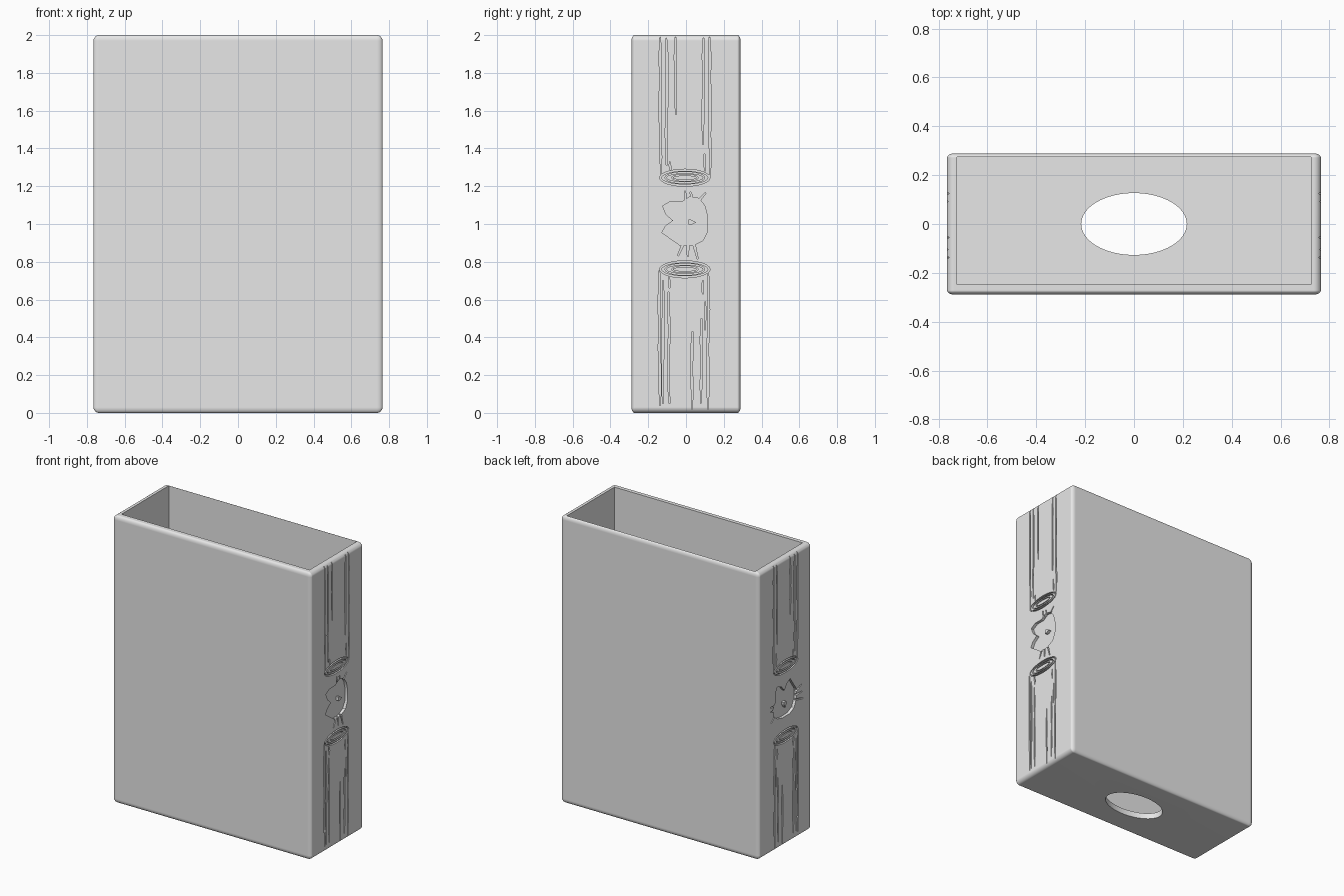
import bpy, bmesh, math, random
from mathutils import Matrix, Vector

random.seed(4)
if "Cube" in bpy.data.objects:
    bpy.data.objects.remove(bpy.data.objects["Cube"], do_unlink=True)

HALF_X, HALF_Y, HEIGHT, SQUASH = 0.765, 0.289, 2.0, 0.586
DEPTH = 0.014

grey = bpy.data.materials.new("plain_grey")
grey.use_nodes = True
grey.diffuse_color = (0.8, 0.8, 0.8, 1)
grey.node_tree.nodes["Principled BSDF"].inputs["Base Color"].default_value = (0.8, 0.8, 0.8, 1)


def make_object(name, bm):
    bmesh.ops.recalc_face_normals(bm, faces=bm.faces)
    mesh = bpy.data.meshes.new(name)
    bm.to_mesh(mesh)
    bm.free()
    mesh.materials.append(grey)
    obj = bpy.data.objects.new(name, mesh)
    bpy.context.collection.objects.link(obj)
    return obj


def box(lo, hi):
    lo, hi = Vector(lo), Vector(hi)
    bm = bmesh.new()
    bmesh.ops.create_cube(bm, size=1, matrix=Matrix.Translation((lo + hi) / 2)
                          @ Matrix.Diagonal((*(hi - lo), 1)))
    return bm


def cut(target, cutter):
    mod = target.modifiers.new("cut", "BOOLEAN")
    mod.operation = "DIFFERENCE"
    mod.solver = "EXACT"
    mod.use_self = True
    mod.object = cutter
    bpy.context.view_layer.objects.active = target
    bpy.ops.object.modifier_apply(modifier=mod.name)
    bpy.data.objects.remove(cutter, do_unlink=True)


def add_prism(bm, polygons, side, x_in, x_out):
    """Extrude flat (y, z) polygons along x on one narrow side."""
    part = bmesh.new()
    for poly in polygons:
        part.faces.new([part.verts.new((side * x_in, y, z)) for y, z in poly])
    bmesh.ops.remove_doubles(part, verts=part.verts, dist=1e-5)
    top = bmesh.ops.extrude_face_region(part, geom=part.faces[:], use_keep_orig=True)["geom"]
    moved = [v for v in top if isinstance(v, bmesh.types.BMVert)]
    bmesh.ops.translate(part, verts=moved, vec=(side * (x_out - x_in), 0, 0))
    bmesh.ops.recalc_face_normals(part, faces=part.faces)
    mesh = bpy.data.meshes.new("temp")
    part.to_mesh(mesh)
    part.free()
    bm.from_mesh(mesh)
    bpy.data.meshes.remove(mesh)


def ribbon(path, widths):
    """Strip of quads around a path with a width at each point."""
    pts = [Vector(p) for p in path]
    rails = []
    for i, p in enumerate(pts):
        d = (pts[min(i + 1, len(pts) - 1)] - pts[max(i - 1, 0)]).normalized()
        n = Vector((-d.y, d.x)) * widths[i] / 2
        rails.append((p + n, p - n))
    return [(a[0], b[0], b[1], a[1]) for a, b in zip(rails, rails[1:])]


def grain(y, z0, z1, width=0.011):
    """Slightly wavy vertical wood grain with narrow ends."""
    n = max(2, round(abs(z1 - z0) / 0.1))
    path = [(y + random.uniform(-0.003, 0.003), z0 + (z1 - z0) * i / n) for i in range(n + 1)]
    widths = [width * (0.4 if i in (0, n) else random.uniform(0.75, 1.1)) for i in range(n + 1)]
    return ribbon(path, widths)


def ring(z, ry, rz, width, n=40):
    """Flat elliptical ring of the log's end grain."""
    def point(i, shrink):
        a = math.tau * (i % n) / n
        return ((ry - shrink) * math.cos(a) - 0.006, (rz - shrink) * math.sin(a) + z)
    return [(point(i, 0), point(i + 1, 0), point(i + 1, width), point(i, width)) for i in range(n)]


# Shell: rounded box, squashed in depth
bm = box((-HALF_X, -HALF_Y / SQUASH, 0), (HALF_X, HALF_Y / SQUASH, HEIGHT))
bmesh.ops.bevel(bm, geom=bm.edges[:], offset=0.03, segments=6, profile=0.5, affect="EDGES")
bmesh.ops.scale(bm, verts=bm.verts, vec=(1, SQUASH, 1))
shell = make_object("box_shell", bm)

# Open cavity and oval hole in the floor
cut(shell, make_object("cavity_cutter", box((-0.725, -0.247, 0.04), (0.725, 0.275, 2.2))))
bm = bmesh.new()
bmesh.ops.create_cone(bm, cap_ends=True, segments=64, radius1=0.216, radius2=0.216, depth=0.4,
                      matrix=Matrix.Diagonal((1, SQUASH, 1, 1)))
cut(shell, make_object("floor_hole_cutter", bm))

# Log grooves: (y, start z, end z)
GRAINS = [
    (-0.135, 1.99, 1.25), (-0.103, 1.985, 1.31), (-0.055, 1.99, 1.58), (0.09, 1.985, 1.42),
    (0.127, 1.99, 1.25), (-0.085, 1.33, 1.285), (0.1, 1.37, 1.28),
    (-0.14, 0.755, 0.04), (-0.122, 0.7, 0.05), (-0.09, 0.64, 0.05), (0.033, 0.43, 0.02),
    (0.08, 0.5, 0.05), (0.118, 0.755, 0.02), (0.087, 0.7, 0.63), (0.1, 0.59, 0.44), (-0.09, 0.72, 0.66),
]
RINGS = [(0.133, 0.045, 0.009), (0.105, 0.031, 0.007), (0.07, 0.018, 0.006)]

# Cat head outline, whiskers and nose, centred on the head
HEAD = [(-0.124, 0.085), (-0.085, 0.108), (-0.02, 0.108), (0.02, 0.134), (0.07, 0.125),
        (0.1, 0.085), (0.114, 0.03), (0.113, -0.05), (0.09, -0.098), (0.035, -0.124),
        (-0.03, -0.124), (-0.07, -0.096), (-0.128, -0.055), (-0.108, -0.02), (-0.068, 0.008),
        (-0.105, 0.04)]
WHISKERS = [((0.0, 0.105), (-0.006, 0.165)), ((0.034, 0.11), (0.024, 0.16)),
            ((0.056, 0.1), (0.104, 0.155)), ((-0.012, -0.11), (-0.042, -0.178)),
            ((0.01, -0.11), (0.01, -0.182)), ((0.04, -0.11), (0.062, -0.195))]
NOSE = [(0.014, 0.014), (0.03, 0.012), (0.054, -0.002), (0.03, -0.014), (0.014, -0.012)]


def place(points, side):
    """The head lies sideways on one side and stands upright on the other."""
    return [(a, b + 1.01) if side > 0 else (b, 1.01 - a) for a, b in points]


for side, label in ((1, "left"), (-1, "right")):
    bm = bmesh.new()
    floor, out = HALF_X - DEPTH, HALF_X + 0.04
    random.seed(4)
    for line in GRAINS:
        add_prism(bm, grain(*line), side, floor, out)
    for z in (1.245, 0.76):
        for ry, rz, width in RINGS:
            add_prism(bm, ring(z, ry, rz, width), side, floor, out)
    for base, tip in WHISKERS:
        add_prism(bm, ribbon(place((base, tip), side), (0.013, 0.006)), side, floor, out)
    add_prism(bm, [place(HEAD, side)], side, floor - 0.006, out)
    cut(shell, make_object("carving_cutter", bm))

    # Nose left standing inside the head recess
    bm = bmesh.new()
    add_prism(bm, [place(NOSE, side)], side, floor - 0.008, HALF_X)
    make_object(label + "_cat_nose", bm)

# Smooth rounded edges while the broad faces stay flat
bpy.ops.object.select_all(action="DESELECT")
shell.select_set(True)
bpy.context.view_layer.objects.active = shell
bpy.ops.object.shade_smooth_by_angle(angle=math.radians(30))
weighted = shell.modifiers.new("flat_faces", "WEIGHTED_NORMAL")
weighted.keep_sharp = True
